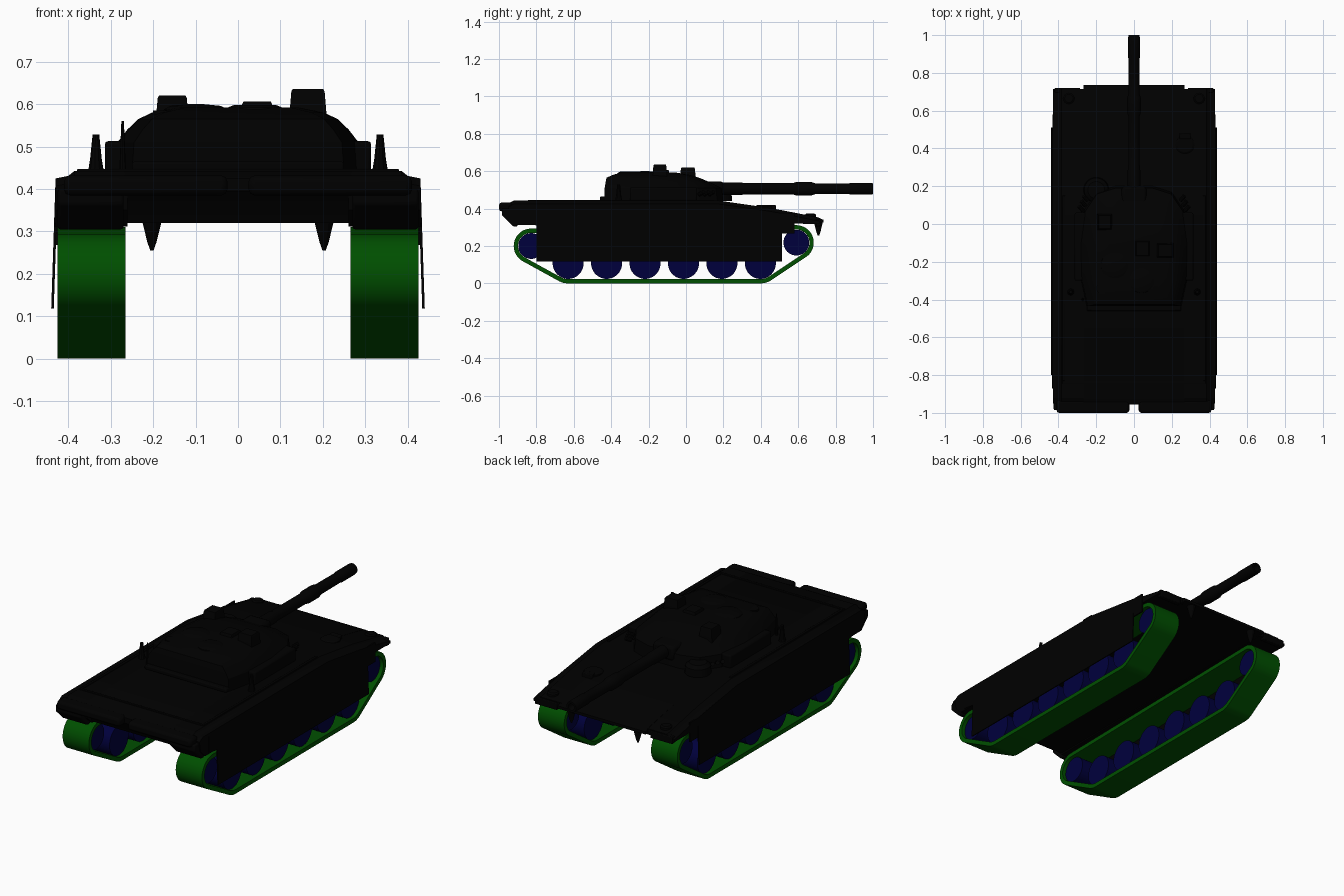
import bpy, bmesh, math
from mathutils import Vector

cube = bpy.data.objects.get("Cube")
if cube:
    bpy.data.objects.remove(cube, do_unlink=True)


def material(name, col):
    m = bpy.data.materials.new(name)
    m.use_nodes = True
    m.diffuse_color = (*col, 1)
    b = m.node_tree.nodes["Principled BSDF"]
    b.inputs["Base Color"].default_value = (*col, 1)
    b.inputs["Roughness"].default_value = 0.8
    return m


BLACK = material("body black", (0, 0, 0))
GREEN = material("track green", (0, 0.078, 0))
BLUE = material("wheel blue", (0, 0, 0.046))


def loft(name, rings, mat, closed=False, bevel=0.0, angle=30):
    """Skin equal-length rings of points, capped unless closed."""
    bm = bmesh.new()
    vs = [[bm.verts.new(p) for p in r] for r in rings]
    n = len(vs[0])
    pairs = list(zip(vs, vs[1:])) + ([(vs[-1], vs[0])] if closed else [])
    for a, b in pairs:
        for i in range(n):
            j = (i + 1) % n
            bm.faces.new((a[i], a[j], b[j], b[i]))
    if not closed:
        bm.faces.new(vs[0])
        bm.faces.new(vs[-1])
    bmesh.ops.recalc_face_normals(bm, faces=bm.faces)
    me = bpy.data.meshes.new(name)
    bm.to_mesh(me)
    bm.free()
    me.materials.append(mat)
    ob = bpy.data.objects.new(name, me)
    bpy.context.collection.objects.link(ob)
    if bevel:
        mod = ob.modifiers.new("bevel", "BEVEL")
        mod.width, mod.segments = bevel, 2
    bpy.ops.object.select_all(action="DESELECT")
    ob.select_set(True)
    bpy.context.view_layer.objects.active = ob
    bpy.ops.object.shade_smooth_by_angle(angle=math.radians(angle))
    return ob


def prism(name, profile, x0, x1, bevel=0.0):
    """Side profile of (y, z) points extruded across x."""
    return loft(name, [[(x, y, z) for y, z in profile] for x in (x0, x1)], BLACK, bevel=bevel)


def box(name, x, y, z, bevel=0.004):
    return prism(name, [(y[0], z[0]), (y[1], z[0]), (y[1], z[1]), (y[0], z[1])], *x, bevel=bevel)


def lathe(name, centre, axis, profile, mat=BLACK, n=24):
    """Round part from (distance along axis, radius) points."""
    c, a = Vector(centre), Vector(axis)
    u = a.orthogonal().normalized()
    v = a.cross(u)
    rings = [[c + a * d + (u * math.cos(t) + v * math.sin(t)) * r
              for t in (2 * math.pi * i / n for i in range(n))] for d, r in profile]
    return loft(name, rings, mat)


X, Y, Z = (1, 0, 0), (0, 1, 0), (0, 0, 1)

# Hull with an undercut rear plate
prism("hull", [(-.955, .425), (-.92, .443), (.17, .443), (.45, .403), (.7, .355),
               (.735, .34), (.735, .325), (.66, .32), (-.9, .32), (-.915, .35), (-.955, .395)],
      -.268, .268)
for s, side in ((1, "left"), (-1, "right")):
    # Sponsons above the tracks, stepping down at the outer edge
    top = [(-.95, .425), (-.92, .443), (.17, .443), (.45, .403), (.715, .35)]
    under = [(.715, .318), (.5, .32), (-.9, .312), (-.94, .35)]
    loft(side + "_sponson", [[(s * x, y, z - drop) for y, z in top] + [(s * x, y, z) for y, z in under]
                             for x, drop in ((.26, 0), (.385, 0), (.4, .012), (.43, .018))], BLACK)
    # Thin side skirts, leaning outward
    skirt = [(-.8, .118), (.512, .118), (.512, .375), (.17, .425), (-.87, .425), (-.87, .32), (-.8, .31)]
    loft(side + "_skirt", [[(s * (.43 + o + .01 * (.43 - z) / .3), y, z) for y, z in skirt]
                           for o in (-.006, .0)], BLACK)
    box(side + "_skirt_end", (s * .424, s * .432), (.5, .58), (.268, .375), 0)
    # Rear stowage, fender corner and mud flap
    box(side + "_rear_box", (s * .025, s * .41), (-1, -.93), (.385, .432), .014)
    prism(side + "_rear_flap", [(-.985, .365), (-.925, .305), (-.9, .305), (-.9, .4), (-.985, .4)],
          s * .27, s * .425, bevel=.006)
    box(side + "_front_flap", (s * .285, s * .42), (.695, .72), (.305, .345))
    # Headlight and tow hook
    lathe(side + "_headlight", (s * .345, .665, .355), Z, [(0, .03), (.012, .03), (.018, .022)], n=16)
    lathe(side + "_tow_hook", (s * .203, .708, .335), Z, [(-.08, .004), (-.06, .011), (0, .026)], n=10)
    # Engine deck edge and antenna base
    box(side + "_deck_rail", (s * .365, s * .38), (-.83, .15), (.438, .447), .002)
    lathe(side + "_antenna", (s * .335, -.36, .44), Z, [(0, .019), (.03, .014), (.088, .008)], n=10)
box("rear_deck_rail", (-.38, .38), (-.845, -.83), (.438, .447), .002)

# Driver hatch and periscope
lathe("driver_hatch", (.27, .42, .4), Z, [(0, .05), (.012, .05), (.018, .04)])
box("driver_periscope", (.24, .3), (.45, .48), (.39, .42))

# Turret: half outline scaled ring by ring
half = [(.1, 1), (.2, .95), (.265, .8), (.29, .52), (.285, .25), (.25, .0)]
outline = half + [(-x, t) for x, t in reversed(half)]
levels = [(.44, 1, -.435, .2), (.51, .98, -.435, .19), (.54, .9, -.43, .13),
          (.565, .81, -.425, .07), (.58, .7, -.39, .02), (.592, .5, -.35, -.05)]
loft("turret", [[(x * sx, y0 + t * (y1 - y0), z) for x, t in outline]
                for z, sx, y0, y1 in levels], BLACK, angle=25)
box("turret_bustle", (-.25, .25), (-.46, -.4), (.442, .465), .006)
for s, side in ((1, "left"), (-1, "right")):
    box(side + "_turret_bin", (s * .25, s * .314), (-.3, .06), (.44, .513), .008)
    # Smoke dischargers
    for i in range(3):
        lathe(f"{side}_smoke_tube_{i + 1}", (s * (.27 - .012 * i), .07 + i * .027, .475),
              Vector((s * .6, .7, .4)).normalized(), [(0, .011), (.035, .011)], n=10)
lathe("right_sensor_bulge", (-.2, .18, .44), Z, [(0, .068), (.04, .064), (.056, .045)], n=20)

# Roof fittings
def turret_block(name, x, y, top, w, d):
    rings = [[(x + a * w * k, y + b * d * k, z) for a, b in ((-1, -1), (1, -1), (1, 1), (-1, 1))]
             for z, k in ((.55, 1.15), (top - .006, .98), (top, .9))]
    loft(name, rings, BLACK)


turret_block("gunner_sight", -.155, .01, .62, .035, .038)
turret_block("commander_sight", .165, -.14, .636, .04, .035)
turret_block("centre_sight", .045, -.13, .606, .036, .04)
lathe("loader_hatch", (-.1, -.22, .57), Z, [(0, .08), (.018, .075), (.026, .06), (.03, .02)], n=28)
lathe("commander_hatch", (.04, -.3, .57), Z, [(0, .07), (.022, .065), (.028, .05)], n=28)
lathe("right_vent", (-.17, -.34, .56), Z, [(0, .03), (.025, .03)], n=16)
lathe("wind_sensor", (-.272, -.4, .44), Z, [(0, .008), (.12, .003)], n=8)

# Gun with mantlet, bore evacuator and muzzle collar
box("mantlet", (-.065, .065), (.06, .2), (.465, .545), .015)
lathe("gun_barrel", (0, 0, .506), Y,
      [(.15, .034), (.3, .033), (.31, .03), (.57, .03), (.59, .036), (.67, .036), (.69, .029),
       (.87, .028), (.88, .031), (.985, .031), (1, .029), (1, .018), (.95, .016)])

# Running gear
wheels = [(-.63 + .2055 * i, .107, .083) for i in range(6)]
sprockets = [(-.828, .2, .069), (.59, .218, .069)]
N, BELT = 120, .024


def belt(x, grow):
    """Tight loop around all the wheels, found direction by direction."""
    pts = []
    for i in range(N):
        t = 2 * math.pi * i / N
        c, s = math.cos(t), math.sin(t)
        y, z, r = max(wheels + sprockets, key=lambda w: w[0] * c + w[1] * s + w[2])
        pts.append((x, y + (r + grow) * c, z + (r + grow) * s))
    return pts


for s, side in ((1, "left"), (-1, "right")):
    loft(side + "_track", [belt(s * .265, BELT), belt(s * .425, BELT),
                           belt(s * .425, .001), belt(s * .265, .001)], GREEN, closed=True)
    for i, (y, z, r) in enumerate(wheels + sprockets):
        kind = "road_wheel" if i < 6 else "end_wheel"
        lathe(f"{side}_{kind}_{i + 1}", (s * .345, y, z), X, [(-.06, r), (.06, r)], BLUE, n=28)
